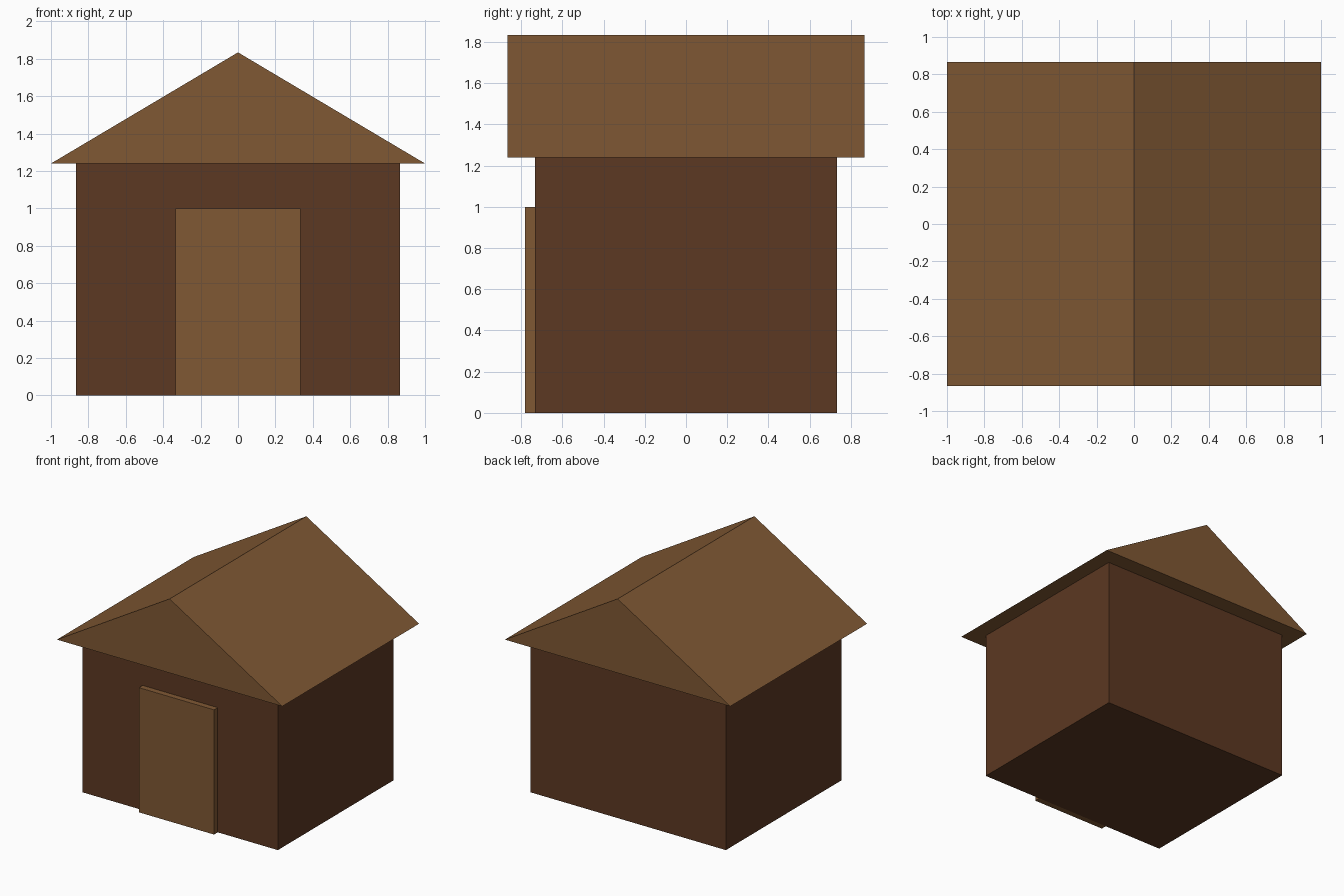
import bpy
import bmesh

cube = bpy.data.objects.get("Cube")
if cube:
    bpy.data.objects.remove(cube, do_unlink=True)


def material(name, color):
    mat = bpy.data.materials.new(name)
    mat.use_nodes = True
    mat.diffuse_color = color
    mat.node_tree.nodes["Principled BSDF"].inputs["Base Color"].default_value = color
    return mat


def prism(name, profile, y_front, y_back, mat):
    """Extrude an x-z profile along y into a closed solid."""
    bm = bmesh.new()
    face = bm.faces.new([bm.verts.new((x, y_front, z)) for x, z in profile])
    ext = bmesh.ops.extrude_face_region(bm, geom=[face])
    verts = [v for v in ext["geom"] if isinstance(v, bmesh.types.BMVert)]
    bmesh.ops.translate(bm, verts=verts, vec=(0, y_back - y_front, 0))
    bmesh.ops.recalc_face_normals(bm, faces=bm.faces)
    mesh = bpy.data.meshes.new(name)
    bm.to_mesh(mesh)
    bm.free()
    mesh.materials.append(mat)
    obj = bpy.data.objects.new(name, mesh)
    bpy.context.collection.objects.link(obj)
    return obj


def rectangle(half_width, height):
    return [(-half_width, 0), (half_width, 0), (half_width, height), (-half_width, height)]


dark_wood = material("dark brown wood", (0.107, 0.040, 0.016, 1))
light_wood = material("light brown wood", (0.216, 0.098, 0.034, 1))

EAVES, RIDGE = 1.24, 1.834

# Walls, gabled roof and door slab
prism("walls", rectangle(0.867, EAVES), -0.733, 0.733, dark_wood)
prism("roof", [(-1, EAVES), (1, EAVES), (0, RIDGE)], -0.867, 0.867, light_wood)
prism("door", rectangle(0.333, 1.0), -0.78, -0.733, light_wood)
